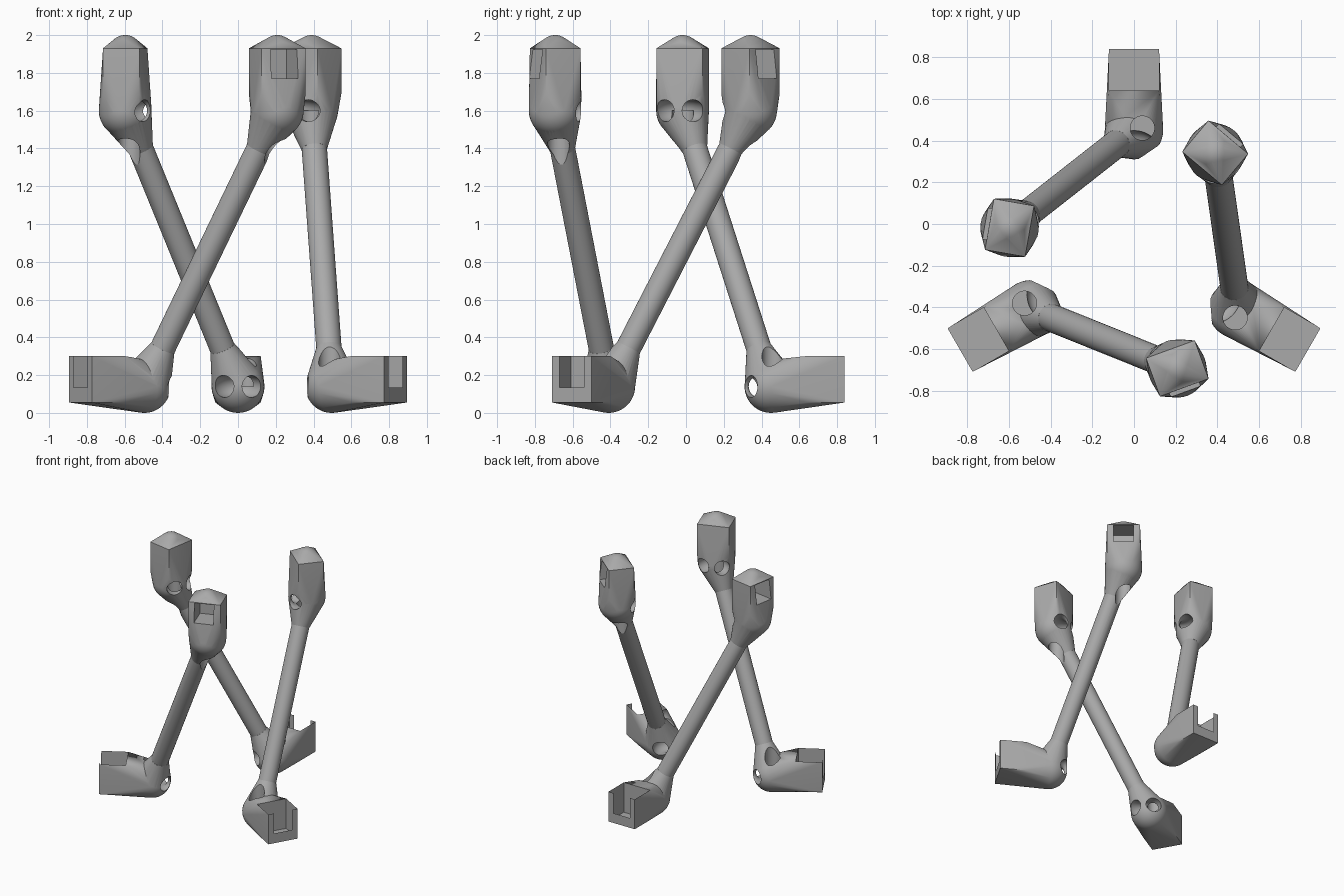
import bpy
import bmesh
import math
from mathutils import Vector, Matrix

cube = bpy.data.objects.get("Cube")
if cube:
    bpy.data.objects.remove(cube, do_unlink=True)

grey = bpy.data.materials.new("plain_grey")
grey.use_nodes = True
grey.diffuse_color = (0.4, 0.4, 0.4, 1)
grey.node_tree.nodes["Principled BSDF"].inputs["Base Color"].default_value = (0.4, 0.4, 0.4, 1)

PIVOT = Vector((0, -0.123, 0))      # axis of the threefold symmetry
LOW = Vector((0, 0.45, 0.14))       # lower ball centre
HIGH = Vector((-0.597, -0.018, 1.6))  # upper ball centre
BALL = 0.14
TUBE = 0.067


def new_object(name, bm):
    bmesh.ops.recalc_face_normals(bm, faces=bm.faces)
    mesh = bpy.data.meshes.new(name)
    bm.to_mesh(mesh)
    bm.free()
    mesh.materials.append(grey)
    obj = bpy.data.objects.new(name, mesh)
    bpy.context.collection.objects.link(obj)
    return obj


def add_ball(bm, centre, radius):
    bmesh.ops.create_uvsphere(bm, u_segments=40, v_segments=24, radius=radius,
                              matrix=Matrix.Translation(centre))


def add_box(bm, centre, size, spin=0.0):
    bmesh.ops.create_cube(bm, size=1, matrix=Matrix.Translation(centre)
                          @ Matrix.Rotation(spin, 4, 'Z') @ Matrix.Diagonal((*size, 1)))


def hull(bm):
    res = bmesh.ops.convex_hull(bm, input=bm.verts)
    junk = {g for g in res["geom_interior"] + res["geom_unused"]
            if isinstance(g, bmesh.types.BMVert) and g.is_valid}
    bmesh.ops.delete(bm, geom=list(junk), context='VERTS')
    bmesh.ops.dissolve_limit(bm, angle_limit=0.002, verts=bm.verts, edges=bm.edges)


def box(name, centre, size, spin=0.0):
    bm = bmesh.new()
    add_box(bm, centre, size, spin)
    return new_object(name, bm)


def rod(name, start, end, r1, r2):
    axis = end - start
    turn = axis.to_track_quat('Z', 'Y').to_matrix().to_4x4()
    bm = bmesh.new()
    bmesh.ops.create_cone(bm, cap_ends=True, segments=40, radius1=r1, radius2=r2,
                          depth=axis.length,
                          matrix=Matrix.Translation((start + end) / 2) @ turn)
    return new_object(name, bm)


def ring(name, centre, major, minor):
    # Horizontal ring swept from a circle
    bm = bmesh.new()
    circle = bmesh.ops.create_circle(bm, segments=32, radius=minor, matrix=Matrix.Translation(
        centre + Vector((major, 0, 0))) @ Matrix.Rotation(math.pi / 2, 4, 'X'))
    edges = list({e for v in circle["verts"] for e in v.link_edges})
    bmesh.ops.spin(bm, geom=edges, cent=centre, axis=(0, 0, 1),
                   angle=math.tau, steps=48, use_merge=True)
    bmesh.ops.remove_doubles(bm, verts=bm.verts, dist=0.0001)
    return new_object(name, bm)


# Lower socket: ball blended into a block that points outward
bm = bmesh.new()
add_ball(bm, LOW, BALL)
add_box(bm, (0, 0.74, 0.178), (0.24, 0.2, 0.246))
hull(bm)
strut = new_object("strut_1", bm)
foot_cap = box("foot_cap", (0, 0.74, 0.3), (0.2396, 0.1996, 0.09))

# Upper socket: ball, upright block and low rounded roof
out = Vector((HIGH.x, HIGH.y, 0)) - PIVOT
out.z = 0
out.normalize()
spin = math.atan2(out.y, out.x)
bm = bmesh.new()
add_ball(bm, HIGH, BALL)
add_box(bm, (HIGH.x, HIGH.y, 1.81), (0.195, 0.248, 0.24), spin)
add_ball(bm, (HIGH.x, HIGH.y, 1.91), 0.09)
hull(bm)
head = new_object("upper_socket", bm)

# Tube with a flare into each ball
along = (HIGH - LOW).normalized()
tube = rod("tube", LOW + along * 0.2, HIGH - along * 0.2, TUBE, TUBE)
flares = [rod("flare", c + d * 0.05, c + d * 0.23, 0.13, TUBE + 0.0005)
          for c, d in ((LOW, along), (HIGH, -along))]

# Cutters: ring tunnels facing inward, upright bores, rectangular pockets
inward = Vector((0, -1, 0))
cutters = [
    ring("ring_tunnel", LOW + inward * BALL, 0.08, 0.058),
    ring("ring_tunnel", HIGH - out * BALL, 0.08, 0.058),
    rod("bore", LOW + Vector((0.04, 0.01, 0)), LOW + Vector((0.04, 0.01, 0.3)), 0.058, 0.058),
    rod("bore", HIGH + Vector((0.02, 0, -0.3)), HIGH + Vector((0.02, 0, 0)), 0.058, 0.058),
    box("pocket", (0, 0.78, 0.22), (0.15, 0.2, 0.17)),
    box("pocket", Vector((HIGH.x, HIGH.y, 1.847)) + out * 0.04, (0.2, 0.15, 0.155), spin),
]

steps = [(o, 'UNION') for o in [foot_cap, head, *flares, tube]]
steps += [(o, 'DIFFERENCE') for o in cutters]
for helper, operation in steps:
    helper.hide_render = True
    mod = strut.modifiers.new(helper.name, 'BOOLEAN')
    mod.operation = operation
    mod.solver = 'EXACT'
    mod.object = helper

# Bake the booleans, then drop the helpers
graph = bpy.context.evaluated_depsgraph_get()
baked = bpy.data.meshes.new_from_object(strut.evaluated_get(graph))
strut.modifiers.clear()
strut.data = baked
baked.materials.clear()
baked.materials.append(grey)
for p in baked.polygons:
    p.material_index = 0
for helper, _ in steps:
    bpy.data.objects.remove(helper, do_unlink=True)

bpy.ops.object.select_all(action='DESELECT')
bpy.context.view_layer.objects.active = strut
strut.select_set(True)
bpy.ops.object.shade_smooth_by_angle(angle=math.radians(25))

# Two more struts around the pivot
for i in (1, 2):
    copy = strut.copy()
    copy.name = f"strut_{i + 1}"
    copy.matrix_world = (Matrix.Translation(PIVOT) @ Matrix.Rotation(i * math.tau / 3, 4, 'Z')
                         @ Matrix.Translation(-PIVOT))
    bpy.context.collection.objects.link(copy)
